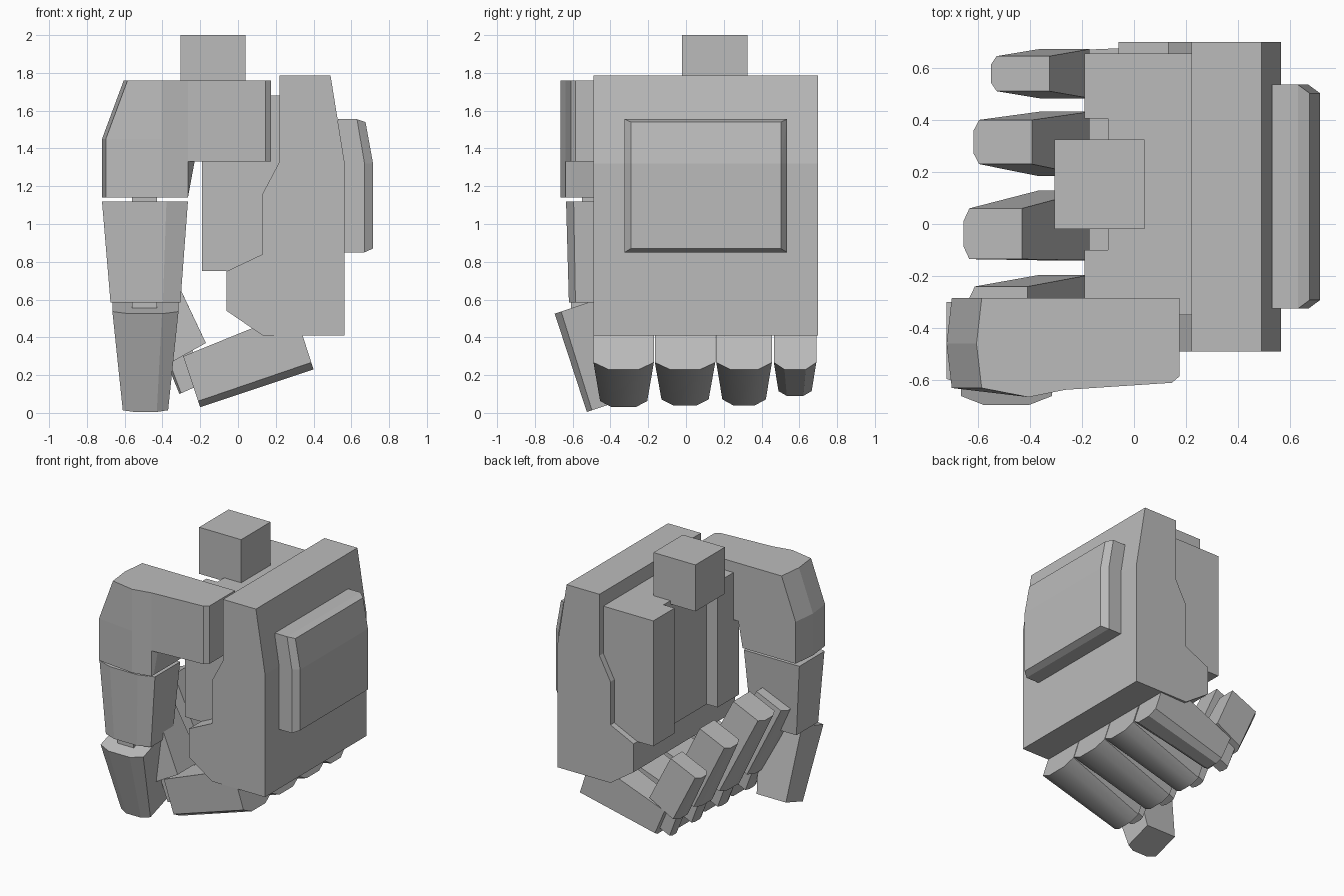
import bpy, bmesh, math
from mathutils import Vector

cube = bpy.data.objects.get("Cube")
if cube:
    bpy.data.objects.remove(cube)

grey = bpy.data.materials.new("plain_grey")
grey.use_nodes = True
GREY = (0.5, 0.5, 0.5, 1)
grey.diffuse_color = GREY
grey.node_tree.nodes["Principled BSDF"].inputs["Base Color"].default_value = GREY


def finish(name, bm, smooth=False):
    bmesh.ops.recalc_face_normals(bm, faces=bm.faces)
    mesh = bpy.data.meshes.new(name)
    bm.to_mesh(mesh)
    bm.free()
    mesh.materials.append(grey)
    ob = bpy.data.objects.new(name, mesh)
    bpy.context.collection.objects.link(ob)
    if smooth:
        bpy.ops.object.select_all(action='DESELECT')
        ob.select_set(True)
        bpy.context.view_layer.objects.active = ob
        bpy.ops.object.shade_smooth_by_angle(angle=math.radians(32))
    return ob


def loft(name, rings, smooth=False):
    """Skin a list of equal-length rings and cap both ends."""
    bm = bmesh.new()
    loops = [[bm.verts.new(p) for p in ring] for ring in rings]
    n = len(loops[0])
    for low, high in zip(loops, loops[1:]):
        for i in range(n):
            j = (i + 1) % n
            bm.faces.new((low[i], low[j], high[j], high[i]))
    bm.faces.new(loops[0])
    bm.faces.new(loops[-1])
    bmesh.ops.remove_doubles(bm, verts=bm.verts, dist=0.0005)
    bmesh.ops.dissolve_degenerate(bm, edges=bm.edges, dist=0.0005)
    return finish(name, bm, smooth)


def box(name, x, y, z):
    return loft(name, [[(x[0], y[0], h), (x[1], y[0], h), (x[1], y[1], h), (x[0], y[1], h)]
                       for h in z])


def section(outer, inner, lo, hi, cut, thumb=False):
    """Digit cross-section with its outer side chamfered; widths run along y (x for the thumb)."""
    a, b = Vector(outer), Vector(inner)
    side = a.lerp(b, cut)
    inset = (hi - lo) * 0.25
    pts = [(b, lo), (b, hi), (side, hi), (a, hi - inset), (a, lo + inset), (side, lo)]
    return [(w, p.x, p.y) if thumb else (p.x, w, p.y) for p, w in pts]


# Palm: stepped slab, grooved inner block, armour on the back of the hand
slab = [(0.22, 1.785), (0.49, 1.785), (0.565, 1.32), (0.565, 0.41), (0.13, 0.41),
        (-0.06, 0.54), (-0.06, 0.75), (0.13, 0.84), (0.13, 1.16), (0.22, 1.33)]
loft("palm_slab", [[(x, y, z) for x, z in slab] for y in (-0.49, 0.70)])

block = [(0.25, -0.35), (0.25, 0.655), (-0.19, 0.655), (-0.19, 0.405),
         (-0.10, 0.405), (-0.10, -0.10), (-0.19, -0.10), (-0.19, -0.35)]
loft("palm_block", [[(x, y, z) for x, y in block] for z in (0.75, 1.68)])

guard = bmesh.new()
rim = [(0.53, 1.555), (0.63, 1.555), (0.67, 1.32), (0.67, 0.85), (0.53, 0.85)]
crown = [(0.675, 1.54), (0.715, 1.32), (0.715, 0.87)]
for profile, inset in ((rim, 0), (crown, 0.033)):
    for x, z in profile:
        for y in (-0.325 + inset, 0.535 - inset):
            guard.verts.new((x, y, z))
bmesh.ops.convex_hull(guard, input=guard.verts)
bmesh.ops.dissolve_limit(guard, angle_limit=0.02, verts=guard.verts, edges=guard.edges)
finish("hand_back_guard", guard)

# Wrist connector
box("wrist_cube", (-0.305, 0.04), (-0.02, 0.325), (1.655, 2.0))


# Thumb base: an elbow shape whose left and right limits change with height
def elbow_ring(z, left, right):
    pts = [(left + 0.02, -0.285), (left, -0.46), (left + 0.02, -0.63), (-0.405, -0.665),
           (-0.265, -0.637), (0.145, -0.61), (0.175, -0.585), (0.175, -0.285)]
    return [(min(x, right), y, z) for x, y in pts]


loft("thumb_base", [elbow_ring(*level) for level in (
    (1.14, -0.72, -0.265), (1.33, -0.72, -0.23), (1.33, -0.72, 0.175),
    (1.45, -0.72, 0.175), (1.76, -0.605, 0.175))])

# Thumb middle, joint and tip
loft("thumb_middle", [section((-0.635, 1.12), (-0.30, 1.12), -0.72, -0.265, 0.12, True),
                      section((-0.62, 0.585), (-0.33, 0.585), -0.675, -0.305, 0.12, True)])
box("thumb_joint", (-0.56, -0.43), (-0.61, -0.40), (0.555, 0.65))
box("thumb_upper_joint", (-0.56, -0.43), (-0.55, -0.40), (1.10, 1.16))
loft("thumb_tip", [section((-0.695, 0.525), (-0.41, 0.62), -0.665, -0.315, 0.12, True),
                   section((-0.525, 0.005), (-0.30, 0.08), -0.61, -0.37, 0.12, True)])

# Fingers: name, knuckle width, tip width, tip shift along the finger, lift of the underside
fingers = [("index", (-0.49, -0.17), (-0.43, -0.24), 0.05, 0.0),
           ("middle", (-0.165, 0.155), (-0.135, 0.06), 0.0, 0.01),
           ("ring", (0.16, 0.455), (0.23, 0.40), 0.09, 0.01),
           ("little", (0.465, 0.69), (0.51, 0.645), 0.25, 0.06)]
along = Vector((0.42, -0.91))
for name, (k0, k1), (t0, t1), drop, lift in fingers:
    mid, half = (k0 + k1) / 2, (k1 - k0) / 2
    # Lower segment, sloping down from the knuckle
    loft(name + "_finger_lower",
         [section((0.40, 0.23), (0.30, 0.54), k0, k1, 0.12),
          section((-0.20, 0.03 + lift), (-0.29, 0.30), mid - half * 0.78, mid + half * 0.78, 0.12)],
         smooth=True)
    # Upper segment, leaning up and away from the palm
    tip_out = Vector((-0.655, 0.82)) + along * drop
    tip_in = Vector((-0.43, 0.92)) + along * drop
    loft(name + "_finger_upper",
         [section((-0.385, 0.25), (-0.17, 0.37), mid - half * 0.84, mid + half * 0.84, 0.1),
          section(tip_out, tip_in, t0, t1, 0.1)], smooth=True)
    # Joint tab between the two segments
    loft(name + "_finger_joint",
         [section(a, b, mid - half * 0.4, mid + half * 0.4, 0.1) for a, b in (
             ((-0.31, 0.10), (-0.22, 0.14)), ((-0.38, 0.27), (-0.24, 0.33)))])
